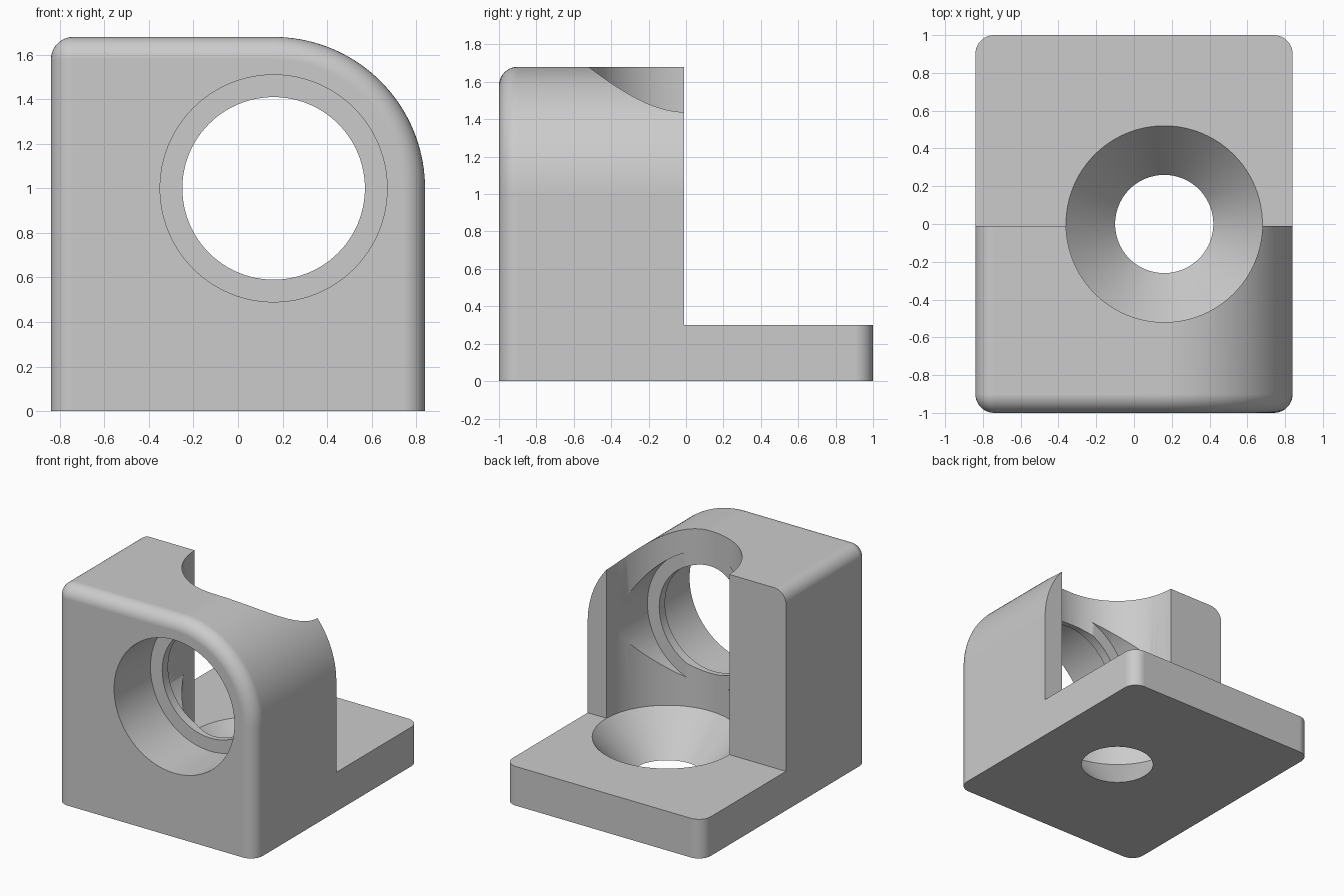
import bpy, bmesh
from math import sin, cos, pi, radians

if "Cube" in bpy.data.objects:
    bpy.data.objects.remove(bpy.data.objects["Cube"], do_unlink=True)

HALF_W, TOP, PLATE_TOP, BACK = 0.84, 1.68, 0.30, -0.01
EDGE, BIG = 0.10, 0.68          # edge fillet and large corner radius
HOLE_X, BORE_Z = 0.16, 1.0      # axes of the two holes


def loft(name, rings):
    """Skin a stack of closed rings and cap both ends."""
    bm = bmesh.new()
    loops = [[bm.verts.new(p) for p in ring] for ring in rings]
    for a, b in zip(loops, loops[1:]):
        for i in range(len(a)):
            j = (i + 1) % len(a)
            bm.faces.new((a[i], a[j], b[j], b[i]))
    bm.faces.new(loops[0])
    bm.faces.new(loops[-1])
    bmesh.ops.remove_doubles(bm, verts=bm.verts, dist=1e-5)
    bmesh.ops.recalc_face_normals(bm, faces=bm.faces)
    mesh = bpy.data.meshes.new(name)
    bm.to_mesh(mesh)
    bm.free()
    obj = bpy.data.objects.new(name, mesh)
    bpy.context.collection.objects.link(obj)
    return obj


def arc(cx, cz, r, start, end, steps):
    angles = [radians(start + (end - start) * i / steps) for i in range(steps + 1)]
    return [(cx + r * cos(a), cz + r * sin(a)) for a in angles]


def outline(y, inset):
    """Front outline with a small left and a large right top corner."""
    pts = [(-HALF_W + inset, 0)]
    pts += arc(-HALF_W + EDGE, TOP - EDGE, EDGE - inset, 180, 90, 10)
    pts += arc(HOLE_X, BORE_Z, BIG - inset, 90, 0, 36)
    pts += [(HALF_W - inset, 0)]
    return [(x, y, z) for x, z in pts]


def circle(r):
    return arc(0, 0, r, 0, 360, 96)[:-1]


# Body with rounded front and back edges
turn = [i * pi / 20 for i in range(11)]
front = [outline(-1 + EDGE * (1 - cos(a)), EDGE * (1 - sin(a))) for a in turn]
back = [[(x, -y, z) for x, y, z in ring] for ring in reversed(front)]
body = loft("bracket_body", front + back)

# Space above the back plate
step = loft("step_cutter", [[(x, y, z) for x, y in ((-2, BACK), (2, BACK), (2, 2), (-2, 2))]
                            for z in (PLATE_TOP, 3)])

# Upright round pocket with a conical hole through the plate
pocket = loft("pocket_cutter", [[(HOLE_X + u, v, z) for u, v in circle(r)]
                                for r, z in ((0.234, -0.03), (0.52, PLATE_TOP), (0.52, 2))])

# Front-to-back bore with a thin inner lip
bore_steps = ((0.51, -1.2), (0.51, -0.56), (0.41, -0.56),
              (0.41, -0.49), (0.51, -0.49), (0.51, 0.2))
bore = loft("bore_cutter", [[(HOLE_X + u, y, BORE_Z + v) for u, v in circle(r)]
                            for r, y in bore_steps])

# Cut the body, then drop the cutters
bpy.ops.object.select_all(action='DESELECT')
bpy.context.view_layer.objects.active = body
body.select_set(True)
for cutter in (step, pocket, bore):
    mod = body.modifiers.new(cutter.name, 'BOOLEAN')
    mod.operation = 'DIFFERENCE'
    mod.solver = 'EXACT'
    mod.object = cutter
    bpy.ops.object.modifier_apply(modifier=mod.name)
    bpy.data.objects.remove(cutter, do_unlink=True)

# Smooth curved faces, crisp edges
bpy.ops.object.shade_smooth_by_angle(angle=radians(30))
weighted = body.modifiers.new("weighted_normals", 'WEIGHTED_NORMAL')
weighted.keep_sharp = True

# Plain grey
grey = bpy.data.materials.new("plain_grey")
grey.use_nodes = True
colour = (0.6, 0.6, 0.6, 1)
grey.diffuse_color = colour
grey.node_tree.nodes["Principled BSDF"].inputs["Base Color"].default_value = colour
body.data.materials.clear()
body.data.materials.append(grey)
